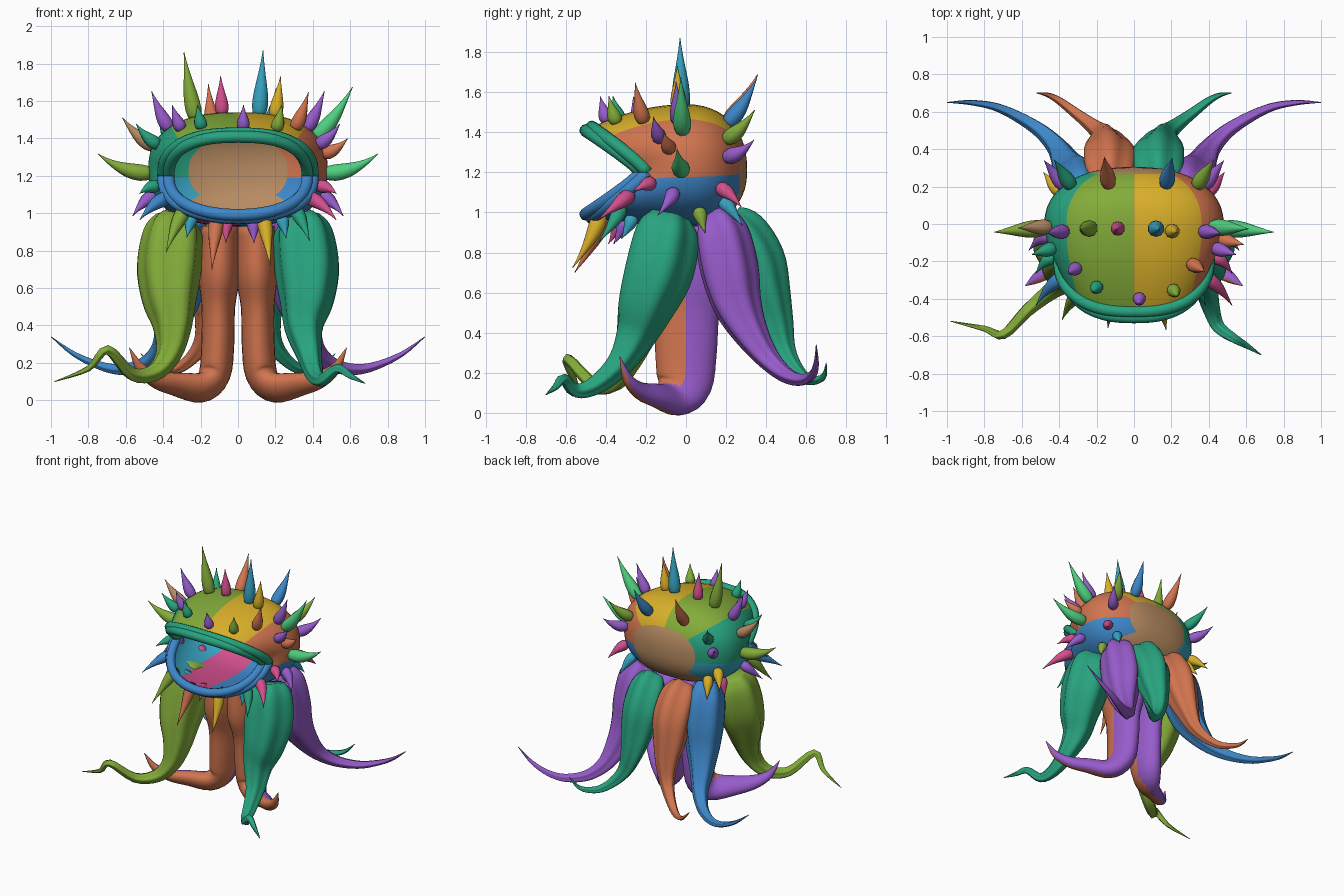
import bpy, bmesh, math
from mathutils import Vector

if "Cube" in bpy.data.objects:
    bpy.data.objects.remove(bpy.data.objects["Cube"])

PALETTE = {
    "green": (130, 170, 60), "teal": (44, 162, 126), "blue": (64, 134, 200),
    "cyan": (58, 162, 192), "orange": (208, 116, 80), "yellow": (216, 174, 46),
    "purple": (150, 92, 202), "pink": (208, 80, 140), "tan": (182, 138, 98),
    "mint": (80, 206, 126),
}
MATS = {}
for label, rgb in PALETTE.items():
    lin = [(c / 255) ** 2.2 for c in rgb] + [1]
    m = bpy.data.materials.new(label)
    m.use_nodes = True
    m.diffuse_color = lin
    m.node_tree.nodes["Principled BSDF"].inputs["Base Color"].default_value = lin
    MATS[label] = m


def finish(name, bm, colours, rule=None):
    """Turn a bmesh into a smooth object; rule(face) picks a colour name."""
    bmesh.ops.recalc_face_normals(bm, faces=bm.faces)
    bm.normal_update()
    for f in bm.faces:
        f.smooth = True
        if rule:
            f.material_index = colours.index(rule(f))
    me = bpy.data.meshes.new(name)
    bm.to_mesh(me)
    bm.free()
    for c in colours:
        me.materials.append(MATS[c])
    ob = bpy.data.objects.new(name, me)
    bpy.context.collection.objects.link(ob)


def spline(vals, k):
    """Catmull-Rom through vectors, k steps per span."""
    out = []
    n = len(vals)
    for i in range(n - 1):
        a, b, c, d = (vals[max(0, min(n - 1, i + j))] for j in (-1, 0, 1, 2))
        for s in range(k):
            t = s / k
            out.append(b + (c - a) * t / 2 + (a * 2 - b * 5 + c * 4 - d) * t * t / 2
                       + (b * 3 - a - c * 3 + d) * t ** 3 / 2)
    return out + [vals[-1]]


def sweep(name, pts, radii, colours, sides=10, k=3, ridge=0, aspect=1, rule=None):
    """Tapered tube along a smooth path, with optional lengthwise ridges."""
    path = spline([Vector((*p, r)) for p, r in zip(pts, radii)], k)
    bm = bmesh.new()
    rings, u = [], Vector((0, 1, 0.01))
    for i, p in enumerate(path):
        t = (path[min(i + 1, len(path) - 1)] - path[max(i - 1, 0)]).xyz.normalized()
        u = (u - t * u.dot(t)).normalized()
        v = t.cross(u)
        asp = aspect + (1 - aspect) * i / len(path)
        r = max(p.w, 0.002)
        ring = []
        for j in range(sides):
            a = math.tau * j / sides
            q = r * (1 + ridge * math.cos(5 * a))
            ring.append(bm.verts.new(p.xyz + u * math.cos(a) * q * asp + v * math.sin(a) * q))
        rings.append(ring)
    for a, b in zip(rings, rings[1:]):
        for j in range(sides):
            bm.faces.new((a[j], a[j - 1], b[j - 1], b[j]))
    bm.faces.new(rings[0])
    bm.faces.new(rings[-1])
    finish(name, bm, colours, rule)


def spow(v, e):
    return math.copysign(abs(v) ** e, v)


def lip_point(deg):
    c, s = math.cos(math.radians(deg)), math.sin(math.radians(deg))
    ex = 0.8 if s > 0 else 0.95
    return Vector((0.39 * spow(c, ex), -0.2 - 0.28 * abs(s) ** 0.9, 1.2 + 0.22 * spow(s, 0.8)))


def head_point(deg, s):
    """Head surface: s = -1 at the lips, 0 at the widest ring, 1 at the back."""
    c, q = math.cos(math.radians(deg)), math.sin(math.radians(deg))
    ring = Vector((0.48 * spow(c, 0.82), 0, 1.235 + 0.305 * spow(q, 0.82)))
    if s <= 0:
        lip = lip_point(deg)
        p = ring.lerp(lip, s * s)
        p.y = -s * lip.y
        return p
    a = s * math.pi / 2
    mid = Vector((0, 0, 1.21))
    p = mid + (ring - mid) * max(math.cos(a), 0) ** 0.86
    p.y = 0.305 * math.sin(a) ** 0.92
    return p


# Head shell, open at the mouth, in large colour patches
def patch(deg, s):
    left = math.cos(math.radians(deg)) < 0
    up = math.degrees(math.asin(math.sin(math.radians(deg))))
    if s > 0.66 or (up < -45 and s > 0.4):
        return "tan"
    if up > 45:
        return "green" if left else "yellow"
    if up > -7:
        return "teal" if left else "orange"
    if up > -62:
        return "cyan" if left else "blue"
    return "pink" if left else "blue"


N = 48
rows = [-1 + i / 12 for i in range(24)] + [0.97]
bm = bmesh.new()
grid = [[bm.verts.new(head_point(360 * j / N, s)) for j in range(N)] for s in rows]
for i in range(len(rows) - 1):
    for j in range(N):
        k = (j + 1) % N
        f = bm.faces.new((grid[i][j], grid[i][k], grid[i + 1][k], grid[i + 1][j]))
        f.material_index = list(PALETTE).index(patch(360 * (j + 0.5) / N, (rows[i] + rows[i + 1]) / 2))
bm.faces.new(grid[-1]).material_index = list(PALETTE).index("tan")
finish("head", bm, list(PALETTE))

# Rolled double lips
for name, colour, sign in (("upper_lip", "teal", 1), ("lower_lip", "blue", -1)):
    for part, scale, dy in (("outer", 1.03, 0.01), ("inner", 0.95, -0.02)):
        pts = []
        for i in range(21):
            p = lip_point(sign * 9 * i)
            pts.append((p.x * scale, p.y + dy, 1.2 + (p.z - 1.2) * scale))
        sweep(f"{name}_{part}", pts, [0.032] * 21, [colour], k=2)

# Tentacles
BULB = [0.1, 0.152, 0.165, 0.14, 0.1, 0.065, 0.045, 0.033, 0.024, 0.015, 0.002]
front_top = [(.33, -.08, .98), (.345, -.1, .9), (.365, -.14, .72), (.365, -.2, .55), (.35, -.25, .4)]
left_end = [(.38, -.33, .25), (.41, -.45, .14), (.45, -.55, .11), (.53, -.61, .17), (.6, -.65, .13), (.68, -.7, .09)]
right_end = [(.37, -.3, .25), (.45, -.36, .15), (.57, -.46, .14), (.7, -.59, .27), (.8, -.56, .17), (.98, -.52, .1)]
side = [(.27, .13, .98), (.29, .17, .9), (.3, .21, .72), (.32, .25, .55), (.36, .32, .4), (.41, .41, .27),
        (.5, .5, .19), (.63, .58, .165), (.75, .63, .19), (.88, .65, .25), (1, .65, .34)]
back = [(.13, .21, .96), (.13, .27, .9), (.13, .35, .76), (.14, .4, .6), (.15, .45, .45), (.18, .49, .32),
        (.24, .54, .23), (.32, .6, .17), (.4, .66, .165), (.46, .69, .19), (.52, .7, .25)]


def flip(pts):
    return [(-x, y, z) for x, y, z in pts]


for name, colour, pts, size in (
        ("left_front_tentacle", "teal", front_top + left_end, 1),
        ("right_front_tentacle", "green", flip(front_top + right_end), 1),
        ("left_side_tentacle", "purple", side, 0.84),
        ("right_side_tentacle", "blue", flip(side), 0.84),
        ("left_back_tentacle", "teal", back, 0.8),
        ("right_back_tentacle", "orange", flip(back), 0.8)):
    sweep(name, pts, [r * size for r in BULB], [colour], sides=30, k=4, ridge=0.1)

# Legs, orange in front and purple behind, ending in curled toes
leg = [(.095, 0, .93), (.1, 0, .68), (.105, 0, .5), (.108, 0, .3), (.125, -.01, .14), (.19, -.07, .07),
       (.32, -.15, .085), (.43, -.23, .11), (.52, -.29, .17), (.58, -.33, .28)]
LEG_R = [.1, .112, .09, .088, .085, .07, .055, .042, .026, .002]
for name, pts in (("left_leg", leg), ("right_leg", flip(leg))):
    sweep(name, pts, LEG_R, ["orange", "purple"], sides=24, k=4, aspect=2.1,
          rule=lambda f: "orange" if f.normal.y < 0 else "purple")

# Spikes: colour, angle round the head, position front to back, length
count = 0


def spike(colour, deg, s, length):
    global count
    count += 1
    p = head_point(deg, s)
    n = (head_point(deg + 2, s) - head_point(deg - 2, s)).cross(
        head_point(deg, s + .02) - head_point(deg, s - .02)).normalized()
    if n.dot(p - Vector((0, -.05, 1.22))) < 0:
        n.negate()
    # Upper spikes hook upward, lower ones sweep down and away
    if math.sin(math.radians(deg)) > -0.05:
        bend = Vector((0, 0, 0.4))
    else:
        bend = Vector((0, -0.5 if s < 0 else 0.15, -0.4))
    r = 0.03 + 0.06 * length
    pts = [p + n * length * t + bend * length * t ** 2 for t in (-.03, .15, .4, .65, .85, 1)]
    sweep(f"spike_{count}", pts, [r * f for f in (.8, 1, .88, .52, .22, .02)], [colour], k=2)


SINGLES = [
    ("green", 114, -.05, .25), ("pink", 97, -.05, .14), ("cyan", 80, -.05, .24),
    ("yellow", 70, -.08, .15), ("orange", 107, .47, .21), ("blue", 67, .47, .2),
    ("teal", 112, -.72, .09), ("purple", 88, -.82, .09), ("green", 66, -.76, .1),
    ("orange", 52, -.5, .15), ("purple", 128, -.55, .1),
    ("yellow", -72, -.92, .19), ("orange", -104, -.88, .2), ("green", -132, -.88, .19),
    ("teal", -46, -.8, .14), ("cyan", -62, -.6, .08), ("purple", -82, -.65, .08),
    ("pink", -96, -.7, .08), ("cyan", -120, -.6, .08),
    ("mint", 31, -.05, .25), ("tan", 160, -.05, .18), ("orange", 13, -.3, .13),
]
for item in SINGLES:
    spike(*item)

# Side spikes placed in pairs with their own colours
PAIRS = [
    ("purple", "purple", 43, -.1, .16),
    ("mint", "green", -2, -.1, .27), ("green", "teal", 30, .45, .18),
    ("purple", "purple", 8, .45, .17), ("pink", "yellow", -20, .36, .13),
    ("purple", "teal", 24, -.4, .13), ("purple", "purple", -22, -.2, .13),
    ("cyan", "yellow", -40, .4, .12), ("green", "pink", -45, .12, .09),
    ("pink", "blue", -26, -.85, .17), ("pink", "teal", -12, -.65, .1),
]
for left, right, deg, s, length in PAIRS:
    spike(left, deg, s, length)
    spike(right, 180 - deg, s, length)
